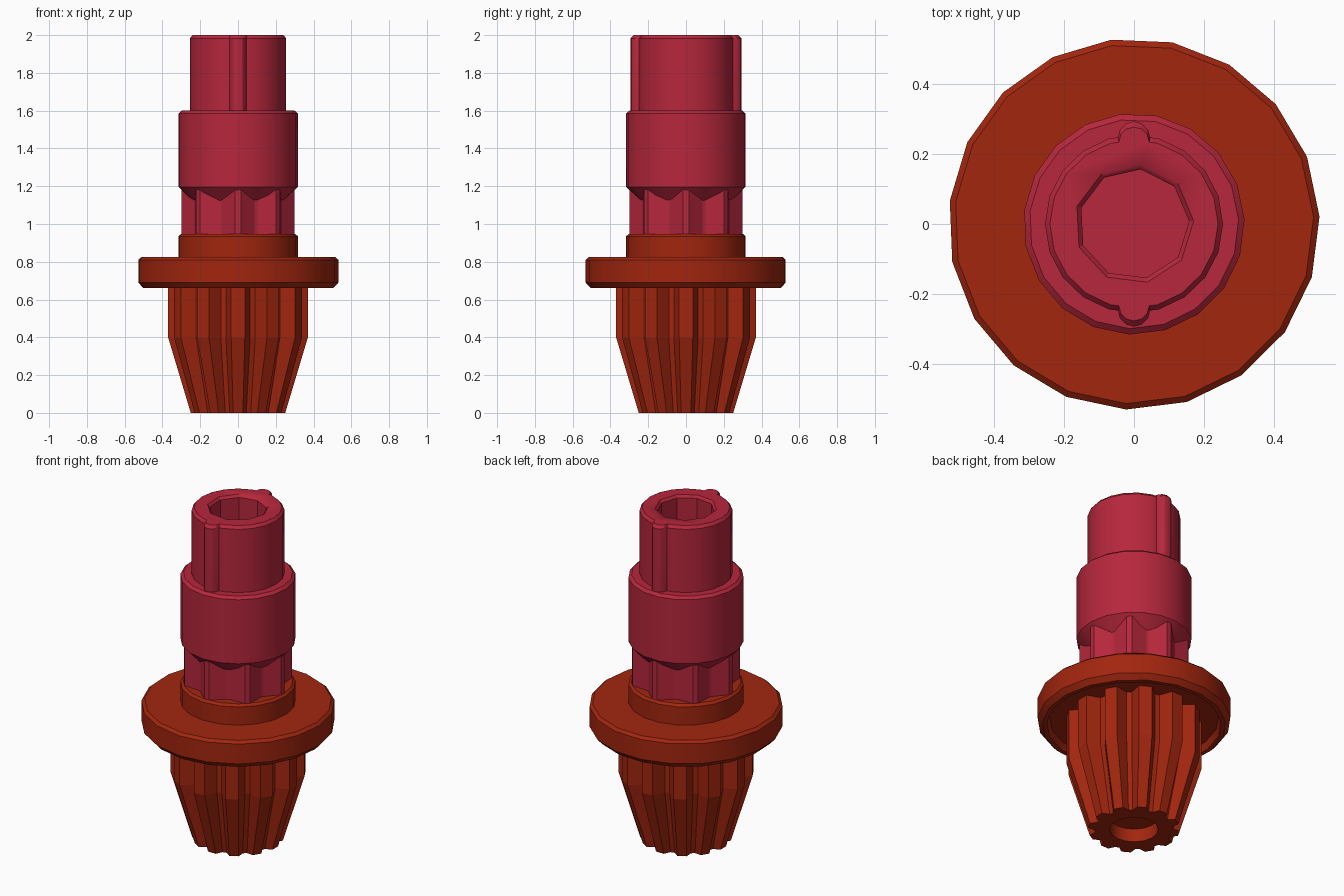
import bpy, bmesh, math

if "Cube" in bpy.data.objects:
    bpy.data.objects.remove(bpy.data.objects["Cube"])


def material(name, colour):
    m = bpy.data.materials.new(name)
    m.diffuse_color = (*colour, 1)
    m.use_nodes = True
    m.node_tree.nodes["Principled BSDF"].inputs["Base Color"].default_value = m.diffuse_color
    return m


RED = material("crimson", (0.47, 0.02, 0.045))
RUST = material("rust_red", (0.36, 0.019, 0.0045))


def finish(name, bm, mat, smooth=True):
    bmesh.ops.recalc_face_normals(bm, faces=bm.faces)
    me = bpy.data.meshes.new(name)
    bm.to_mesh(me)
    bm.free()
    me.materials.append(mat)
    ob = bpy.data.objects.new(name, me)
    bpy.context.collection.objects.link(ob)
    if smooth:
        bpy.context.view_layer.objects.active = ob
        ob.select_set(True)
        bpy.ops.object.shade_smooth_by_angle(angle=math.radians(30))
        ob.select_set(False)
    return ob


def loft(name, rings, mat, smooth=True):
    """Skin matching closed outlines [(points, z), ...] and cap both ends."""
    bm = bmesh.new()
    loops = [[bm.verts.new((x, y, z)) for x, y in pts] for pts, z in rings]
    n = len(loops[0])
    for a, b in zip(loops, loops[1:]):
        for i in range(n):
            j = (i + 1) % n
            bm.faces.new((a[i], a[j], b[j], b[i]))
    bm.faces.new(loops[0][::-1])
    bm.faces.new(loops[-1])
    return finish(name, bm, mat, smooth)


def circle(r, n, phase=0.0):
    return [(r * math.cos(phase + math.tau * i / n),
             r * math.sin(phase + math.tau * i / n)) for i in range(n)]


def turned(name, profile, sides, mat, phase=0.04):
    return loft(name, [(circle(r, sides, phase), z) for r, z in profile], mat)


def gear(teeth, r_tip, w_tip, r_root, w_root):
    """Outline with flat tips and flat roots; widths are half widths."""
    pts = []
    for i in range(teeth):
        for k, r, w in ((0, r_tip, w_tip), (0.5, r_root, w_root)):
            a = math.tau * (i + k) / teeth
            for s in (-w, w):
                pts.append((r * math.cos(a) - s * math.sin(a),
                            r * math.sin(a) + s * math.cos(a)))
    return pts


def cut(ob, cutter):
    mod = ob.modifiers.new("hole", 'BOOLEAN')
    mod.operation = 'DIFFERENCE'
    mod.solver = 'EXACT'
    mod.object = cutter
    bpy.context.view_layer.objects.active = ob
    bpy.ops.object.modifier_apply(modifier=mod.name)
    bpy.data.objects.remove(cutter)


# Tapered ribbed plug with a shallow socket underneath
plug = loft("ribbed_plug", [
    (gear(12, 0.25, 0.026, 0.215, 0.012), 0.0),
    (gear(12, 0.37, 0.036, 0.30, 0.014), 0.40),
    (gear(12, 0.37, 0.036, 0.30, 0.014), 0.72)], RUST, smooth=False)
cut(plug, turned("socket_cutter", [(0.134, -0.1), (0.134, 0.08)], 16, RUST))

# Wide flange, hollowed below, with a raised collar on top
turned("flange", [
    (0.25, 0.70), (0.465, 0.70), (0.48, 0.66), (0.505, 0.66), (0.532, 0.69),
    (0.532, 0.81), (0.515, 0.825), (0.317, 0.825), (0.317, 0.935),
    (0.303, 0.948), (0.20, 0.948)], 19, RUST)

# Eight-pointed neck
star = gear(8, 0.30, 0.015, 0.25, 0.008)
loft("star_neck", [(star, 0.93), (star, 1.19)], RED, smooth=False)

# Barrel with an undercut cone that meets the neck
turned("barrel", [
    (0.20, 1.07), (0.317, 1.197), (0.317, 1.585), (0.30, 1.60), (0.18, 1.60)],
    19, RED)

# Top tube outline: round with a lug at front and back
half = []
for d in range(0, 181, 30):
    t = math.radians(d)
    half.append((0.046 * math.cos(t), 0.248 + 0.046 * math.sin(t)))
for i in range(9):
    t = math.radians(106.3 + 147.4 * i / 8)
    half.append((0.255 * math.cos(t), 0.255 * math.sin(t)))
outline = half + [(-x, -y) for x, y in half]
inset = [(x * 0.945, y * 0.945) for x, y in outline]
tube = loft("lugged_tube", [(outline, 1.59), (outline, 1.983), (inset, 2.0)], RED)
cut(tube, turned("bore_cutter", [(0.158, 1.60), (0.158, 1.985), (0.172, 2.001),
                                 (0.172, 2.1)], 9, RED, 0.05))
